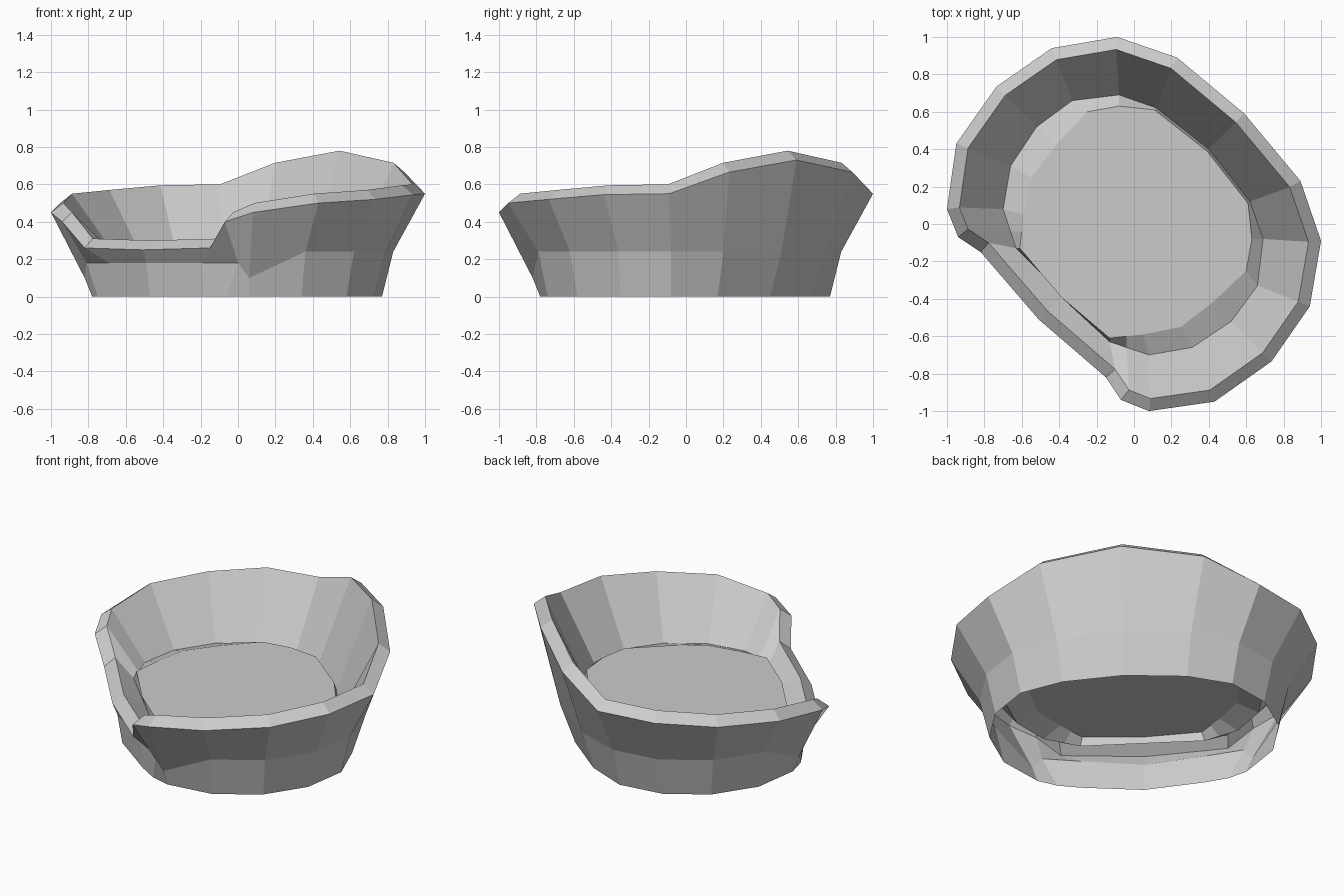
import bpy
import bmesh
from mathutils import Vector

old = bpy.data.objects.get("Cube")
if old:
    bpy.data.objects.remove(old, do_unlink=True)

# One plain grey for the whole bed
grey = bpy.data.materials.new("soft_grey")
grey.use_nodes = True
colour = (0.6, 0.6, 0.6, 1)
grey.diffuse_color = colour
grey.node_tree.nodes["Principled BSDF"].inputs["Base Color"].default_value = colour


def ring(half, heights):
    """Mirror a half outline across the diagonal into a closed clockwise ring."""
    points = [Vector((x, y, z)) for (x, y), z in zip(half, heights)]
    mirrored = [Vector((p.y, p.x, p.z)) for p in points[-2:0:-1]]
    return points + mirrored


def inset(points, distance, rise):
    """Move a clockwise ring inward by an even distance and lift it."""
    result = []
    count = len(points)
    for i, p in enumerate(points):
        before = (p - points[i - 1]).to_2d().normalized()
        after = (points[(i + 1) % count] - p).to_2d().normalized()
        n_before = Vector((before.y, -before.x))
        n_after = Vector((after.y, -after.x))
        miter = (n_before + n_after).normalized()
        shift = miter * (distance / miter.dot(n_after))
        result.append(p + Vector((shift.x, shift.y, rise)))
    return result


def loft(name, rings, cap=False):
    """Join successive rings with flat faces, optionally closing the last one."""
    bm = bmesh.new()
    loops = [[bm.verts.new(p) for p in points] for points in rings]
    for low, high in zip(loops, loops[1:]):
        for i in range(len(low)):
            j = (i + 1) % len(low)
            bm.faces.new((low[i], high[i], high[j], low[j]))
    if cap:
        bm.faces.new(reversed(loops[-1]))
    mesh = bpy.data.meshes.new(name)
    bm.to_mesh(mesh)
    bm.free()
    mesh.materials.append(grey)
    obj = bpy.data.objects.new(name, mesh)
    bpy.context.collection.objects.link(obj)
    return obj


# Half outlines, running from the high back round to the low entrance
foot_half = [(.45, .45), (.67, .17), (.77, -.08), (.73, -.35), (.58, -.58),
             (.34, -.74), (.06, -.78), (-.06, -.75), (-.18, -.68), (-.47, -.47)]
waist_half = [(.51, .51), (.74, .2), (.83, -.08), (.79, -.36), (.62, -.62),
              (.36, -.79), (.06, -.82), (0, -.81), (-.19, -.69), (-.49, -.49)]
rim_half = [(.59, .59), (.89, .23), (1, -.09), (.94, -.44), (.735, -.735),
            (.43, -.95), (.08, -1), (-.07, -.94), (-.15, -.82), (-.51, -.51)]
seat_half = [(.4, .4), (.62, .12), (.69, -.08), (.66, -.33), (.52, -.52),
             (.31, -.66), (.08, -.7), (-.04, -.66), (-.13, -.63), (-.38, -.38)]
pad_half = [(.39, .39), (.61, .11), (.63, -.08), (.6, -.25), (.42, -.42),
            (.25, -.55), (.05, -.59), (-.04, -.6), (-.13, -.61), (-.39, -.39)]

waist_heights = [.24] * 6 + [.1] + [.18] * 3
rim_heights = [.73, .665, .55, .545, .52, .5, .45, .4, .26, .25]
seat_height = .23
pad_height = .28

# Bed wall: outer side, sloped rim and inner side, open underneath
foot = ring(foot_half, [0] * len(foot_half))
waist = ring(waist_half, waist_heights)
rim_outer = ring(rim_half, rim_heights)
rim_inner = inset(rim_outer, .065, .05)
seat = ring(seat_half, [seat_height] * len(seat_half))
loft("bed_wall", [foot, waist, rim_outer, rim_inner, seat])

# Cushion: flat top with a sloping edge that meets the inner wall
pad = ring(pad_half, [pad_height] * len(pad_half))
loft("cushion", [seat, pad], cap=True)
